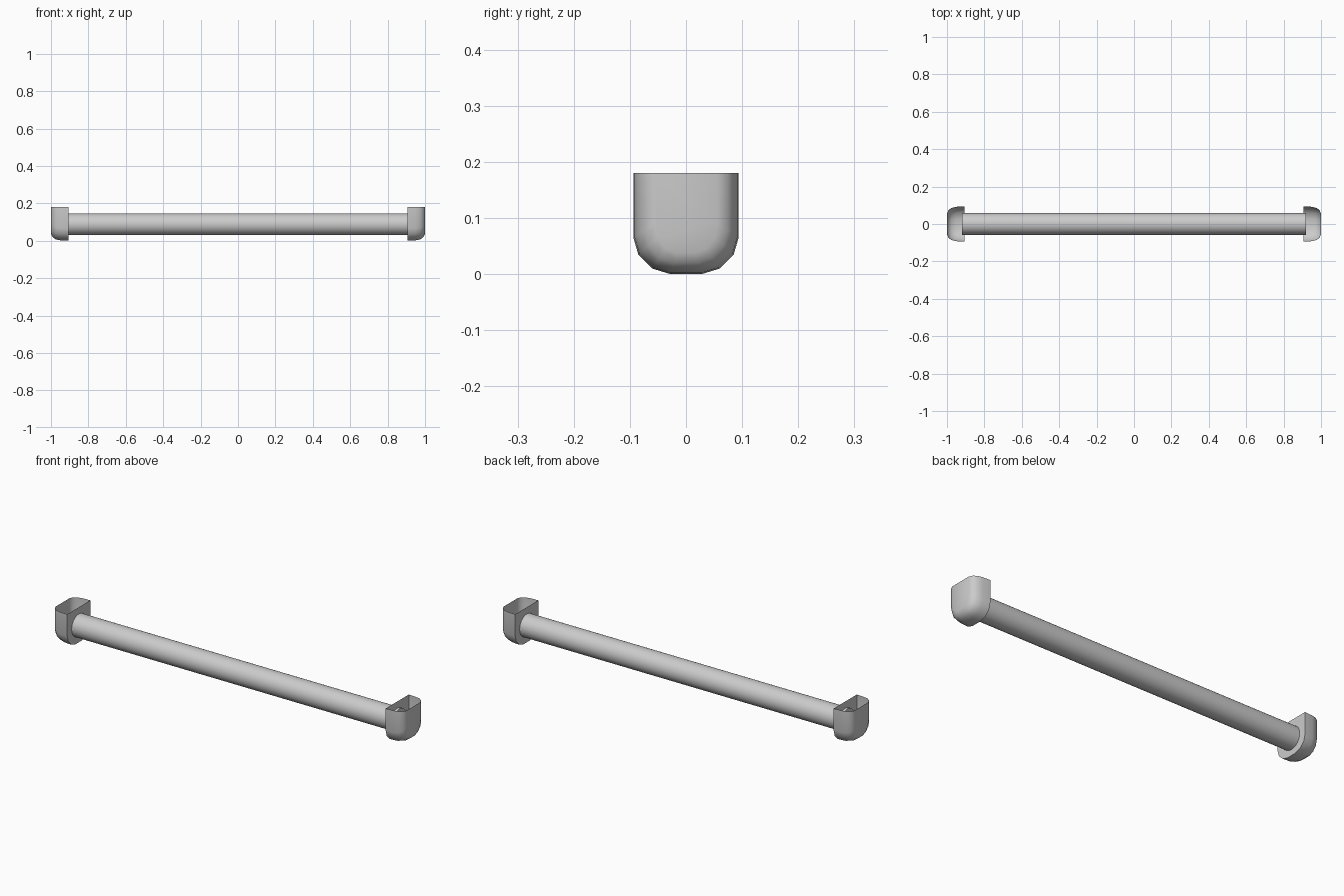
import bpy, bmesh, math

if "Cube" in bpy.data.objects:
    bpy.data.objects.remove(bpy.data.objects["Cube"])

TOP = 0.18
# right half of the U-shaped bracket outline (y, z), rim to bottom
HALF = [(0.094, TOP), (0.094, 0.066), (0.085, 0.035), (0.06, 0.01), (0.027, 0.0)]
OUTLINE = HALF + [(-y, z) for y, z in reversed(HALF)]
# depth along x and inset of the outline there: flat inner face, rounded outer face
RINGS = [(0.907, 0.0), (0.95, 0.002), (0.975, 0.008), (0.992, 0.02), (1.0, 0.038)]


def smooth(obj, angle):
    bpy.ops.object.select_all(action='DESELECT')
    obj.select_set(True)
    bpy.context.view_layer.objects.active = obj
    bpy.ops.object.shade_smooth_by_angle(angle=math.radians(angle))


def bracket(name, side):
    bm = bmesh.new()
    rings = []
    for x, d in RINGS:
        ky, kz = 1 - d / 0.094, 1 - d / TOP
        rings.append([bm.verts.new((side * x, y * ky, TOP - (TOP - z) * kz))
                      for y, z in OUTLINE])
    # shell walls, left open along the top rim
    for a, b in zip(rings, rings[1:]):
        for i in range(len(a) - 1):
            bm.faces.new((a[i], a[i + 1], b[i + 1], b[i]))
    # inner and outer end walls
    bm.faces.new(rings[0])
    bm.faces.new(rings[-1])
    bmesh.ops.recalc_face_normals(bm, faces=bm.faces)
    # an open shell can come out inverted: make the outer wall face outwards
    bm.normal_update()
    bm.faces.ensure_lookup_table()
    if bm.faces[-1].normal.x * side < 0:
        bmesh.ops.reverse_faces(bm, faces=bm.faces)
    mesh = bpy.data.meshes.new(name)
    bm.to_mesh(mesh)
    bm.free()
    obj = bpy.data.objects.new(name, mesh)
    bpy.context.collection.objects.link(obj)
    smooth(obj, 50)


# round rail, its ends just piercing the inner bracket walls
bpy.ops.mesh.primitive_cylinder_add(vertices=32, radius=0.058, depth=1.84,
                                    location=(0, 0, 0.088),
                                    rotation=(0, math.pi / 2, 0))
rail = bpy.context.object
rail.name = "rail"
smooth(rail, 40)

# open-topped end brackets
bracket("left_bracket", -1)
bracket("right_bracket", 1)
